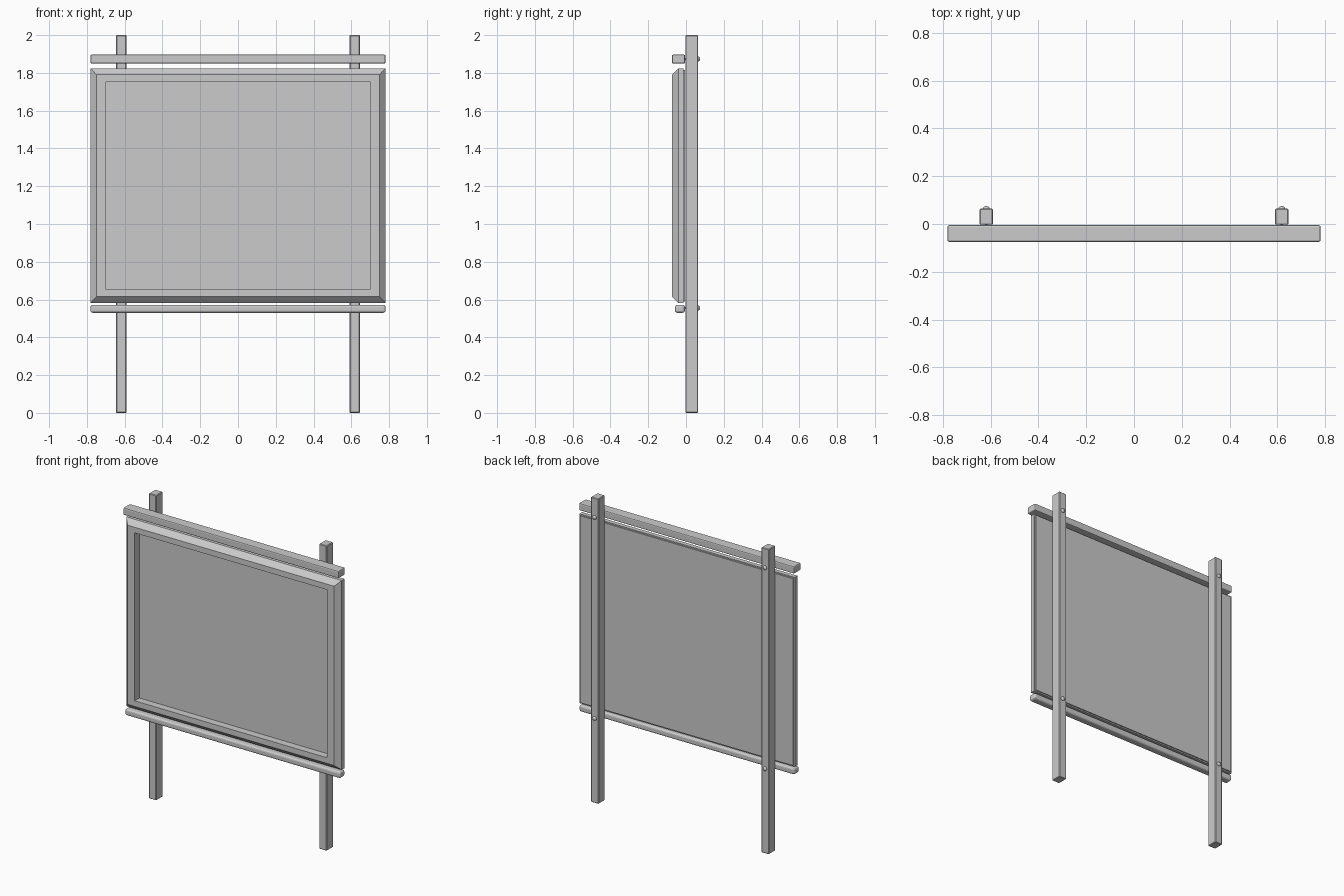
import bpy, bmesh
from mathutils import Matrix

if "Cube" in bpy.data.objects:
    bpy.data.objects.remove(bpy.data.objects["Cube"])


def finish(name, bm):
    bmesh.ops.recalc_face_normals(bm, faces=bm.faces)
    me = bpy.data.meshes.new(name)
    bm.to_mesh(me)
    bm.free()
    ob = bpy.data.objects.new(name, me)
    bpy.context.collection.objects.link(ob)
    return ob


def box(name, x, y, z, bevel=0.0, segments=1):
    """Box from (min, max) ranges with optional bevelled edges."""
    bm = bmesh.new()
    bmesh.ops.create_cube(bm, size=1)
    for v in bm.verts:
        for i, (lo, hi) in enumerate((x, y, z)):
            v.co[i] = lo if v.co[i] < 0 else hi
    ob = finish(name, bm)
    if bevel:
        m = ob.modifiers.new("bevel", "BEVEL")
        m.width, m.segments = bevel, segments
    return ob


def dome_bolt(name, x, z):
    """Shank through the post with a domed head at the back."""
    bm = bmesh.new()
    profile = [(0.006, -0.012), (0.006, 0.062), (0.0135, 0.062),
               (0.0135, 0.067), (0.010, 0.072), (0.005, 0.0745)]
    n = 16
    rot = Matrix.Rotation(-1.5707963, 4, 'X')
    rings = []
    for r, y in profile:
        ring = bmesh.ops.create_circle(
            bm, segments=n, radius=r,
            matrix=Matrix.Translation((x, y, z)) @ rot)["verts"]
        rings.append(ring)
    for a, b in zip(rings, rings[1:]):
        for i in range(n):
            j = (i + 1) % n
            bm.faces.new((a[i], a[j], b[j], b[i]))
    bm.edges.ensure_lookup_table()
    bm.faces.new(rings[0])
    bm.faces.new(rings[-1])
    for f in bm.faces:
        f.smooth = len(f.verts) == 4
    ob = finish(name, bm)
    ob.data.set_sharp_from_angle(angle=0.7)
    return ob


def mitred_frame(name, half_x, z0, z1, profile):
    """Sweep a closed (x inset, z inset, y) profile round a rectangle."""
    bm = bmesh.new()
    rings = []
    for dx, dz, y in profile:
        hx, lo, hi = half_x - dx, z0 + dz, z1 - dz
        rings.append([bm.verts.new(c) for c in
                      ((-hx, y, lo), (hx, y, lo), (hx, y, hi), (-hx, y, hi))])
    for k, a in enumerate(rings):
        b = rings[(k + 1) % len(rings)]
        for i in range(4):
            j = (i + 1) % 4
            bm.faces.new((a[i], a[j], b[j], b[i]))
    return finish(name, bm)


W = 0.781

# posts and their bolts
for side, s in (("left", -1), ("right", 1)):
    cx = 0.618 * s
    box(side + "_post", (cx - 0.0275, cx + 0.0275), (-0.003, 0.064), (0, 2), 0.004)
    dome_bolt(side + "_upper_bolt", cx, 1.873)
    dome_bolt(side + "_lower_bolt", cx, 0.555)

# horizontal rails
box("top_rail", (-W, W), (-0.0745, -0.005), (1.849, 1.897), 0.007, 2)
box("bottom_rail", (-W, W), (-0.058, -0.006), (0.53, 0.572), 0.012, 3)

# chamfered frame around the board
mitred_frame("board_frame", W, 0.583, 1.824, [
    (0, 0, -0.012), (0, 0, -0.041), (0.032, 0.033, -0.0745),
    (0.083, 0.07, -0.0745), (0.083, 0.07, -0.012)])

# board panel, recessed at the front and closing the back
box("board_panel", (-W + 0.008, W - 0.008), (-0.026, -0.005), (0.591, 1.816))
